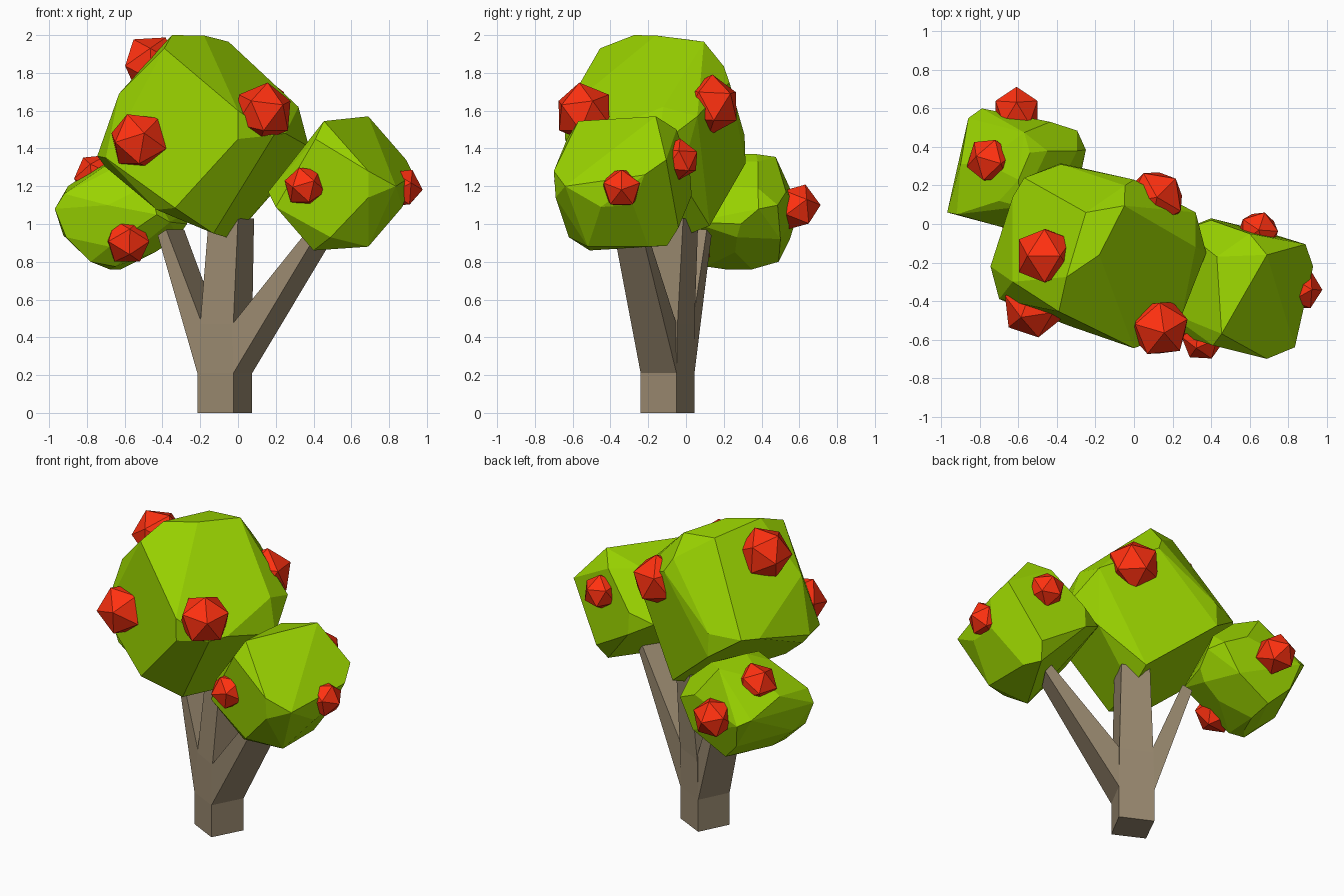
import bpy, bmesh, math
from mathutils import Vector

if "Cube" in bpy.data.objects:
    bpy.data.objects.remove(bpy.data.objects["Cube"])


def material(name, rgb):
    m = bpy.data.materials.new(name)
    m.diffuse_color = (*rgb, 1)
    m.use_nodes = True
    m.node_tree.nodes["Principled BSDF"].inputs["Base Color"].default_value = m.diffuse_color
    return m


BARK = material("bark", (0.32, 0.25, 0.16))
LEAF = material("leaf", (0.32, 0.65, 0.0))
RED = material("fruit_red", (1.0, 0.03, 0.005))


def finish(bm, name, mat):
    bmesh.ops.recalc_face_normals(bm, faces=bm.faces[:])
    mesh = bpy.data.meshes.new(name)
    bm.to_mesh(mesh)
    bm.free()
    mesh.materials.append(mat)
    ob = bpy.data.objects.new(name, mesh)
    bpy.context.collection.objects.link(ob)
    return ob


def limb(name, rings):
    """Square-section limb lofted through rings of four points."""
    bm = bmesh.new()
    loops = [[bm.verts.new(p) for p in r] for r in rings]
    for a, b in zip(loops, loops[1:]):
        for i in range(4):
            j = (i + 1) % 4
            bm.faces.new((a[i], a[j], b[j], b[i]))
    bm.faces.new(loops[0])
    bm.faces.new(loops[-1])
    return finish(bm, name, BARK)


def clump(name, centre, half, extra):
    """Faceted leaf clump: half the corners mirrored through the centre, plus a few single ones."""
    c = Vector(centre)
    bm = bmesh.new()
    for p in half:
        bm.verts.new(p)
        bm.verts.new(2 * c - Vector(p))
    for p in extra:
        bm.verts.new(p)
    bmesh.ops.convex_hull(bm, input=bm.verts[:])
    bmesh.ops.delete(bm, geom=[v for v in bm.verts if not v.link_faces], context='VERTS')
    bmesh.ops.dissolve_limit(bm, angle_limit=math.radians(11), verts=bm.verts[:], edges=bm.edges[:])
    return finish(bm, name, LEAF)


def fruits(name, centre, radius, spots):
    """Icosahedral fruits with a tip pointing out of the clump."""
    for i, s in enumerate(spots):
        bm = bmesh.new()
        bmesh.ops.create_icosphere(bm, subdivisions=1, radius=radius)
        ob = finish(bm, f"{name}_{i + 1}", RED)
        ob.location = s
        ob.rotation_mode = 'QUATERNION'
        ob.rotation_quaternion = (Vector(s) - Vector(centre)).to_track_quat('Z', 'X')


# trunk: square post turned about 27 degrees
FL, FR, BR, BL = (-.215, -.145), (-.025, -.24), (.075, -.05), (-.12, .045)


def ring(z):
    return [(*p, z) for p in (FL, FR, BR, BL)]


limb("trunk", [ring(0), ring(.21),
               [(-.20, -.135, .47), (-.025, -.23, .47), (.075, -.045, .47), (-.113, .045, .47)],
               [(-.155, -.105, 1.03), (.0, -.185, 1.03), (.085, -.015, 1.03), (-.07, .065, 1.03)]])

# side branches
limb("right_branch", [[(*FR, .21), (*BR, .21), (.06, -.05, .47), (-.03, -.23, .47)],
                      [(.40, -.375, .92), (.50, -.225, .92), (.465, -.21, .97), (.372, -.36, .97)]])
limb("left_branch", [[(*FL, .21), (*BL, .21), (-.10, .035, .47), (-.19, -.138, .47)],
                     [(-.425, -.03, .94), (-.34, .135, .94), (-.285, .11, .97), (-.38, -.06, .97)]])

# leaf clumps
MAIN, RIGHT, LEFT = (-.19, -.165, 1.46), (.545, -.335, 1.215), (-.61, .29, 1.065)
clump("main_foliage", MAIN, [
    (-.39, -.455, 1.93), (0, -.645, 1.6), (0, -.64, 1.45), (-.70, -.39, 1.35),
    (-.35, -.275, 2), (.32, -.12, 1.62), (.25, -.47, 1.48), (-.57, .24, 1.45),
    (-.25, .06, 1.97), (-.333, -.53, 1.085)],
    [(.375, -.15, 1.41), (-.745, -.22, 1.36), (0, .23, 1.75), (-.43, -.42, 1.075),
     (-.05, .095, 1.965), (-.18, -.16, 1.998), (-.63, -.30, 1.69), (-.30, -.40, 1.02),
     (.25, -.03, 1.24)])
clump("right_foliage", RIGHT, [
    (.69, -.16, 1.57), (.455, -.57, 1.545), (.89, -.105, 1.34), (.60, -.05, 1.5),
    (.69, -.70, 1.28), (.69, -.69, 1.14), (.93, -.22, 1.26), (.835, -.64, 1.2),
    (.41, -.63, 1.45)],
    [(.87, -.45, 1.09), (.87, -.28, 1.10), (.69, -.52, .88), (.69, -.20, .88),
     (.43, -.17, 1.50)])
clump("left_foliage", LEFT, [
    (-.90, .31, 1.20), (-.86, .55, 1.12), (-.79, .60, 1.08),
    (-.54, .37, 1.37), (-.60, .50, 1.30), (-.435, .53, 1.17), (-.295, .485, 1.1),
    (-.62, .35, .76), (-.65, .105, .775), (-.77, .2, .80), (-.63, .49, .80),
    (-.78, .32, 1.28), (-.75, .55, .92), (-.925, .2, .94), (-.40, .5, .92)],
    [(-.97, .06, 1.08), (-.92, .05, 1.16), (-.25, .385, 1.08), (-.27, .29, 1.0),
     (-.91, .06, .93), (-.78, .09, .80), (-.69, -.015, 1.1), (-.70, .12, 1.31),
     (-.68, .02, .88)])

# fruit
fruits("main_fruit", MAIN, .162, [(-.525, -.435, 1.44), (.135, -.54, 1.59),
                                  (-.46, -.165, 1.845), (.11, .13, 1.63)])
fruits("left_fruit", LEFT, .128, [(-.585, .06, .91), (-.745, .33, 1.25), (-.61, .585, 1.09)])
fruits("right_fruit", RIGHT, .113, [(.355, -.60, 1.2), (.865, -.34, 1.19), (.645, -.04, 1.34)])
